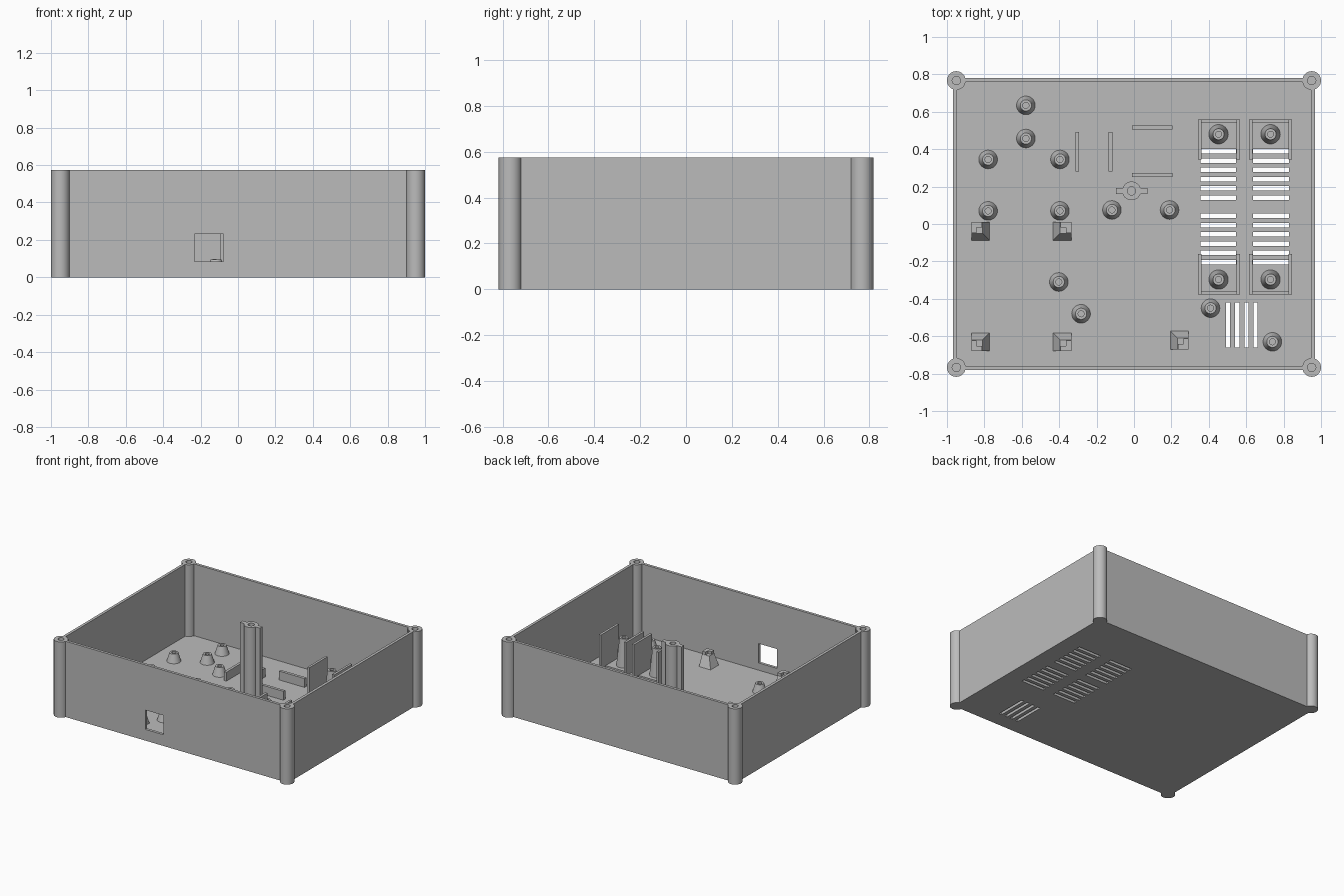
import bpy, bmesh, math
from mathutils import Matrix, Vector

if bpy.data.objects.get("Cube"):
    bpy.data.objects.remove(bpy.data.objects["Cube"])

H, FLOOR = 0.575, 0.03

plastic = bpy.data.materials.new("grey_plastic")
plastic.use_nodes = True
GREY = (0.5, 0.5, 0.5, 1)
plastic.diffuse_color = GREY
plastic.node_tree.nodes["Principled BSDF"].inputs["Base Color"].default_value = GREY


def finish(bm, name, smooth=False):
    bmesh.ops.recalc_face_normals(bm, faces=bm.faces)
    mesh = bpy.data.meshes.new(name)
    bm.to_mesh(mesh)
    bm.free()
    mesh.materials.append(plastic)
    obj = bpy.data.objects.new(name, mesh)
    bpy.context.collection.objects.link(obj)
    if smooth:
        bpy.ops.object.select_all(action='DESELECT')
        obj.select_set(True)
        bpy.context.view_layer.objects.active = obj
        bpy.ops.object.shade_smooth_by_angle(angle=math.radians(35))
    return obj


def add_box(bm, x0, x1, y0, y1, z0, z1):
    centre = Vector((x0 + x1, y0 + y1, z0 + z1)) / 2
    size = Matrix.Diagonal((x1 - x0, y1 - y0, z1 - z0, 1))
    return bmesh.ops.create_cube(bm, size=1, matrix=Matrix.Translation(centre) @ size)["verts"]


def box(name, *bounds):
    bm = bmesh.new()
    add_box(bm, *bounds)
    return finish(bm, name)


def lathe(name, x, y, profile, steps=32):
    """Solid of revolution whose profile starts and ends on the axis."""
    bm = bmesh.new()
    verts = [bm.verts.new((r, 0, z)) for r, z in profile]
    edges = [bm.edges.new(pair) for pair in zip(verts, verts[1:])]
    bmesh.ops.spin(bm, geom=verts + edges, cent=(0, 0, 0), axis=(0, 0, 1),
                   angle=math.tau, steps=steps)
    bmesh.ops.remove_doubles(bm, verts=bm.verts, dist=0.0005)
    bmesh.ops.translate(bm, verts=bm.verts, vec=(x, y, 0))
    return finish(bm, name, True)


def bored(r0, r1, hole, z0, z1, depth):
    return [(0, z0), (r0, z0), (r1, z1), (hole, z1), (hole, z1 - depth), (0, z1 - depth)]


# Open tray: floor and four walls
bm = bmesh.new()
add_box(bm, -0.967, 0.967, -0.78, 0.78, 0, H)
bm.faces.ensure_lookup_table()
top = max(bm.faces, key=lambda f: f.calc_center_median().z)
bmesh.ops.inset_region(bm, faces=[top], thickness=0.03)
inner = bmesh.ops.extrude_discrete_faces(bm, faces=[top])["faces"][0]
bmesh.ops.translate(bm, verts=inner.verts, vec=(0, 0, FLOOR - H))
tray = finish(bm, "tray")

# Cutter: vent slots, front window and seats for the corner posts
bm = bmesh.new()
for x0, x1 in ((0.356, 0.546), (0.636, 0.828)):
    for start in (0.388, 0.043):
        for i in range(6):
            y = start - i * 0.0493
            add_box(bm, x0, x1, y - 0.012, y + 0.012, -0.1, 0.1)
for i in range(4):
    x = 0.503 + i * 0.049
    add_box(bm, x - 0.011, x + 0.011, -0.66, -0.42, -0.1, 0.1)
add_box(bm, -0.232, -0.078, -0.9, -0.7, 0.085, 0.232)
corners = [(sx * 0.95, sy * 0.767) for sx in (-1, 1) for sy in (-1, 1)]
for x, y in corners:
    bmesh.ops.create_cone(bm, cap_ends=True, segments=32, radius1=0.045, radius2=0.045,
                          depth=1, matrix=Matrix.Translation((x, y, 0.3)))
cutter = finish(bm, "cutter")
cutter.hide_render = True
cut = tray.modifiers.new("openings", 'BOOLEAN')
cut.operation, cut.solver, cut.object = 'DIFFERENCE', 'EXACT', cutter
bpy.context.view_layer.objects.active = tray
bpy.ops.object.modifier_apply(modifier=cut.name)
bpy.data.objects.remove(cutter)

# Corner screw posts
for x, y in corners:
    lathe("corner_post", x, y, bored(0.05, 0.05, 0.022, 0, H, 0.3))

# Central screw column with two ribs
CX, CY = -0.013, 0.177
lathe("centre_column", CX, CY, bored(0.05, 0.05, 0.022, 0.01, H, 0.3))
for s in (-1, 1):
    x0, x1 = sorted((CX + s * 0.045, CX + s * 0.084))
    box("column_rib", x0, x1, CY - 0.016, CY + 0.016, 0.01, H)

# Low tapered standoffs
for x, y in ((-0.578, 0.634), (-0.578, 0.457), (-0.78, 0.345), (-0.396, 0.345),
             (-0.78, 0.07), (-0.396, 0.07), (-0.118, 0.075), (0.19, 0.075),
             (-0.402, -0.31), (-0.283, -0.48), (0.409, -0.45), (0.74, -0.63)):
    lathe("standoff", x, y, bored(0.053, 0.03, 0.016, 0.02, 0.094, 0.05))

# Tall standoffs, each in a U-shaped holder
for x0, x1, px in ((0.342, 0.567, 0.452), (0.615, 0.845, 0.73)):
    for y0, y1, py, back in ((0.345, 0.56, 0.48, 0.542), (-0.377, -0.16, -0.297, -0.377)):
        lathe("tall_standoff", px, py, bored(0.053, 0.03, 0.016, 0.02, 0.24, 0.15))
        for a in (x0, x1 - 0.018):
            box("holder_side", a, a + 0.018, y0, y1, 0.02, 0.283)
        box("holder_back", x0 + 0.018, x1 - 0.018, back, back + 0.018, 0.02, 0.1)

# Low guide plates
for x in (-0.304, -0.125):
    box("guide_plate", x - 0.01, x + 0.01, 0.28, 0.492, 0.02, 0.097)
for y in (0.516, 0.262):
    box("guide_plate", -0.01, 0.206, y - 0.011, y + 0.011, 0.02, 0.097)

# Board corner rests: two sloped sides (dx, dy) and a raised L-shaped lip
for x, y, dx, dy in ((-0.82, -0.04, 1, -1), (-0.385, -0.04, -1, -1), (-0.82, -0.63, 1, 1),
                     (-0.385, -0.63, -1, 1), (0.242, -0.62, -1, 1)):
    bm = bmesh.new()
    for v in add_box(bm, x - 0.05, x + 0.05, y - 0.05, y + 0.05, FLOOR - 0.005, 0.11):
        if v.co.z > 0.1:
            if (v.co.x - x) * dx > 0:
                v.co.x -= dx * 0.04
            if (v.co.y - y) * dy > 0:
                v.co.y -= dy * 0.04
    finish(bm, "board_rest")
    ends = lambda c, d, a, b: sorted((c + d * a, c + d * b))
    box("rest_lip", *ends(x, dx, -0.05, -0.022), *ends(y, dy, -0.05, 0.008), 0.1, 0.132)
    box("rest_lip", *ends(x, dx, -0.022, 0.008), *ends(y, dy, -0.05, -0.022), 0.1, 0.132)
